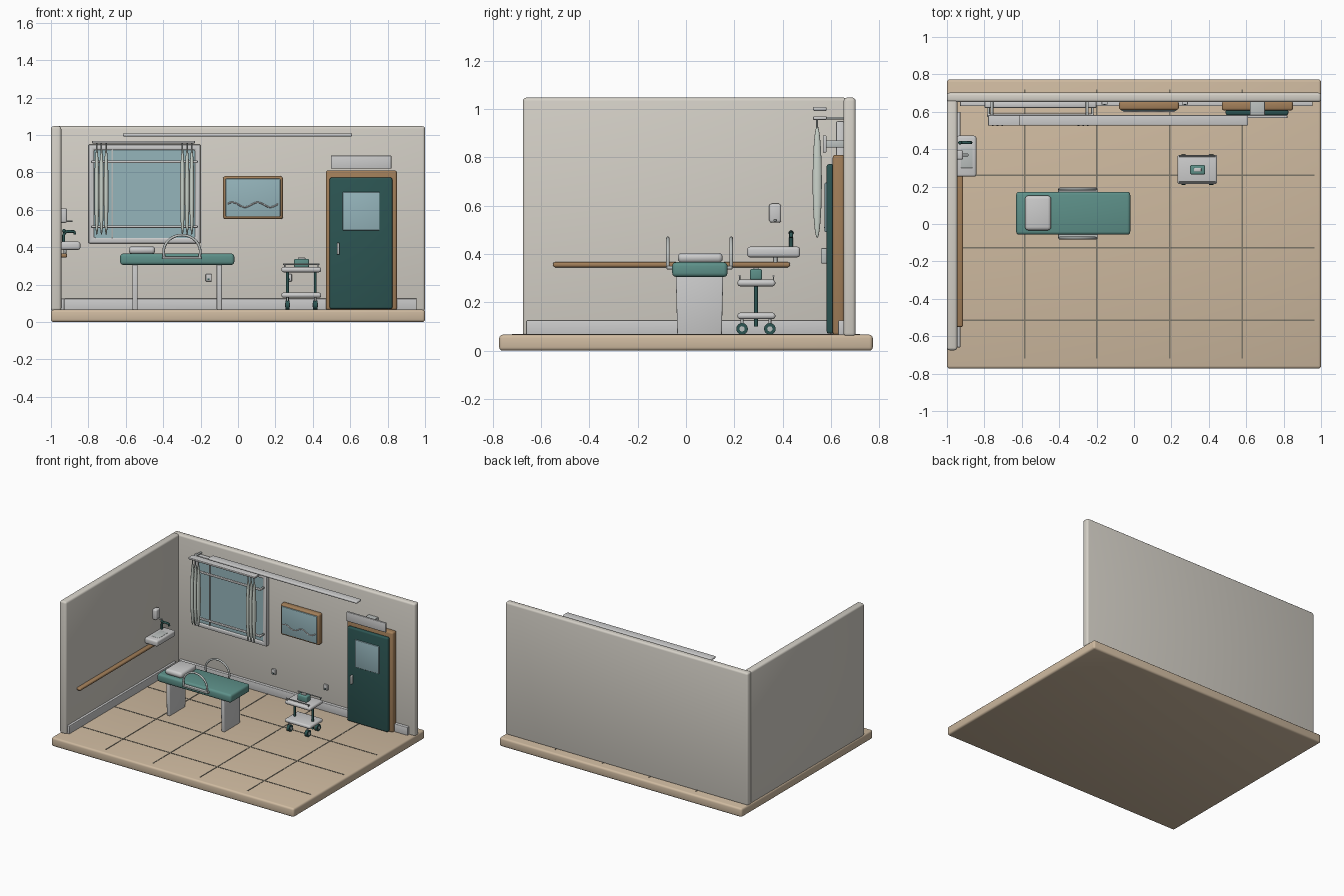
import bpy, bmesh, math
from mathutils import Vector

if "Cube" in bpy.data.objects:
    bpy.data.objects.remove(bpy.data.objects["Cube"])


def mat(name, r, g, b):
    m = bpy.data.materials.new(name)
    m.diffuse_color = (r, g, b, 1)
    m.use_nodes = True
    m.node_tree.nodes["Principled BSDF"].inputs["Base Color"].default_value = m.diffuse_color
    return m


TAN = mat("floor_tan", 0.62, 0.49, 0.35)
GROUT = mat("grout", 0.20, 0.18, 0.14)
WALL = mat("wall_paint", 0.66, 0.63, 0.57)
WHITE = mat("white", 0.72, 0.75, 0.72)
TEAL = mat("teal", 0.11, 0.28, 0.25)
DARK = mat("dark_green", 0.025, 0.09, 0.085)
WOOD = mat("wood", 0.36, 0.21, 0.10)
GLASS = mat("glass", 0.30, 0.46, 0.50)
METAL = mat("metal", 0.50, 0.53, 0.52)
CLOTH = mat("curtain_cloth", 0.60, 0.66, 0.60)


def finish(bm, name, m):
    bmesh.ops.recalc_face_normals(bm, faces=bm.faces)
    me = bpy.data.meshes.new(name)
    bm.to_mesh(me)
    bm.free()
    ob = bpy.data.objects.new(name, me)
    bpy.context.collection.objects.link(ob)
    me.materials.append(m)
    bpy.context.view_layer.objects.active = ob
    ob.select_set(True)
    bpy.ops.object.shade_smooth_by_angle(angle=math.radians(40))
    ob.select_set(False)
    return ob


def box(name, x, y, z, m, bevel=0.004):
    """Rounded box from (low, high) ranges."""
    bm = bmesh.new()
    bmesh.ops.create_cube(bm, size=1)
    for v in bm.verts:
        for i, (a, b) in enumerate((x, y, z)):
            v.co[i] = a if v.co[i] < 0 else b
    if bevel:
        bevel = min(bevel, 0.45 * min(b - a for a, b in (x, y, z)))
        bmesh.ops.bevel(bm, geom=bm.edges[:], offset=bevel, segments=3,
                        profile=0.5, affect='EDGES')
    return finish(bm, name, m)


def frame(name, x, z, y, w, m, bevel=0.005):
    """Rectangular border standing in the xz plane."""
    bm = bmesh.new()
    rings = []
    for d in (0, w):
        for yy in y:
            rings.append([bm.verts.new(c) for c in (
                (x[0] + d, yy, z[0] + d), (x[1] - d, yy, z[0] + d),
                (x[1] - d, yy, z[1] - d), (x[0] + d, yy, z[1] - d))])
    of, ob_, nf, nb = rings
    for i in range(4):
        j = (i + 1) % 4
        for a, b in ((of, ob_), (ob_, nb), (nb, nf), (nf, of)):
            bm.faces.new((a[i], a[j], b[j], b[i]))
    bmesh.ops.recalc_face_normals(bm, faces=bm.faces)
    sharp = [e for e in bm.edges if e.calc_face_angle(0) > 0.5]
    bmesh.ops.bevel(bm, geom=sharp, offset=bevel, segments=2, profile=0.5, affect='EDGES')
    return finish(bm, name, m)


def tube(name, pts, r, m, sides=14):
    """Round bar following a path."""
    pts = [Vector(p) for p in pts]
    bm = bmesh.new()
    rings, ref = [], None
    for i, p in enumerate(pts):
        t = (pts[min(i + 1, len(pts) - 1)] - pts[max(i - 1, 0)]).normalized()
        if ref is None:
            ref = t.orthogonal()
        u = (ref - t * ref.dot(t)).normalized()
        ref, w = u, t.cross(u)
        rings.append([bm.verts.new(p + r * (math.cos(a) * u + math.sin(a) * w))
                      for a in (2 * math.pi * k / sides for k in range(sides))])
    for a, b in zip(rings, rings[1:]):
        for k in range(sides):
            n = (k + 1) % sides
            bm.faces.new((a[k], a[n], b[n], b[k]))
    bm.faces.new(rings[0])
    bm.faces.new(rings[-1])
    return finish(bm, name, m)


def ellipsoid(name, c, s, m):
    bm = bmesh.new()
    bmesh.ops.create_uvsphere(bm, u_segments=20, v_segments=16, radius=1)
    for v in bm.verts:
        v.co = Vector(c) + Vector((v.co[i] * s[i] for i in range(3)))
    return finish(bm, name, m)


# Room shell
box("floor", (-1, 1), (-0.773, 0.773), (0, 0.066), TAN, 0.014)
box("back_wall", (-1, 1), (0.652, 0.702), (0.058, 1.047), WALL, 0.014)
box("left_wall", (-1, -0.945), (-0.675, 0.665), (0.06, 1.047), WALL, 0.014)
box("back_baseboard", (-0.93, 0.955), (0.63, 0.656), (0.064, 0.125), WHITE)
box("left_baseboard", (-0.95, -0.928), (-0.66, 0.60), (0.064, 0.125), WHITE)
for i, x in enumerate((-0.585, -0.198, 0.19, 0.578)):
    box(f"tile_joint_long_{i}", (x - .004, x + .004), (-0.72, 0.72), (0.06, 0.068), GROUT, 0)
for i, y in enumerate((0.26, -0.127, -0.515)):
    box(f"tile_joint_cross_{i}", (-0.945, 0.965), (y - .004, y + .004), (0.06, 0.068), GROUT, 0)

# Door
box("door_frame", (0.47, 0.85), (0.607, 0.656), (0.064, 0.81), WOOD, 0.012)
box("door_panel", (0.49, 0.825), (0.582, 0.612), (0.07, 0.772), DARK, 0.01)
box("door_window", (0.56, 0.757), (0.574, 0.59), (0.49, 0.695), GLASS)
box("door_handle", (0.528, 0.543), (0.558, 0.584), (0.36, 0.424), METAL, 0.006)
box("door_sign", (0.497, 0.82), (0.566, 0.582), (0.82, 0.89), WHITE)
box("door_sign_mount", (0.62, 0.70), (0.58, 0.656), (0.84, 0.87), METAL)

# Window with curtains
frame("window_frame", (-0.80, -0.20), (0.42, 0.95), (0.62, 0.656), 0.03, WHITE, 0.008)
box("window_glass", (-0.775, -0.225), (0.632, 0.654), (0.445, 0.925), GLASS, 0)
box("window_mullion", (-0.676, -0.668), (0.624, 0.64), (0.445, 0.925), METAL, 0.002)
for i, z in enumerate((0.51, 0.857)):
    box(f"window_bar_{i}", (-0.785, -0.215), (0.572, 0.59), (z - .007, z + .007), WHITE, 0.005)
    for x in (-0.78, -0.225):
        box("window_bar_bracket", (x - .004, x + .009), (0.58, 0.64), (z - .006, z + .006), METAL, 0.002)
for side, xs in (("left", (-0.755, -0.73, -0.705)), ("right", (-0.297, -0.272, -0.247))):
    for i, x in enumerate(xs):
        ellipsoid(f"{side}_curtain_fold_{i}", (x, 0.543, 0.698), (0.013, 0.019, 0.233), CLOTH)
        tube(f"{side}_curtain_ring_{i}", [(x, 0.543, 0.915), (x, 0.543, 0.957)], 0.004, METAL, 8)
box("curtain_rail", (-0.78, -0.23), (0.526, 0.582), (0.955, 0.969), WHITE)
for x in (-0.76, -0.25):
    box("curtain_rail_bracket", (x - .008, x + .008), (0.575, 0.656), (0.957, 0.967), METAL)
box("ceiling_lamp_strip", (-0.615, 0.61), (0.526, 0.582), (0.992, 1.009), WHITE, 0.006)

# Wall picture
box("picture_frame", (-0.08, 0.24), (0.61, 0.656), (0.55, 0.78), WOOD, 0.012)
box("picture_panel", (-0.066, 0.226), (0.603, 0.62), (0.564, 0.766), GLASS)
tube("picture_wave", [(-0.056 + 0.272 * t / 28, 0.602,
                       0.627 + 0.013 * math.sin(4 * math.pi * t / 28 + 0.4))
                      for t in range(29)], 0.004, WHITE, 8)

# Wall sockets
for i, (x, z) in enumerate(((-0.157, 0.237), (0.272, 0.237))):
    box(f"wall_socket_{i}", (x - .016, x + .016), (0.638, 0.656), (z - .02, z + .02), WHITE)
    box(f"wall_socket_slot_{i}", (x - .005, x + .005), (0.635, 0.64), (z - .012, z - .005), DARK, 0)

# Examination couch
box("couch_cushion", (-0.63, -0.02), (-0.057, 0.172), (0.305, 0.366), TEAL, 0.016)
box("couch_pillow", (-0.583, -0.443), (-0.034, 0.152), (0.363, 0.405), WHITE, 0.018)
for i, x in enumerate((-0.55, -0.10)):
    leg = box(f"couch_leg_{i}", (x - .014, x + .014), (-0.042, 0.154), (0.064, 0.31), WHITE, 0.006)
    for v in leg.data.vertices:
        if v.co.z < 0.1:
            v.co.y = 0.056 + (v.co.y - 0.056) * 0.94
for side, y in (("front", -0.075), ("rear", 0.187)):
    path = [(-0.395, y, 0.345)]
    path += [(-0.30 - 0.098 * math.cos(a), y, 0.375 + 0.09 * math.sin(a))
             for a in (math.pi * k / 20 for k in range(21))]
    path.append((-0.205, y, 0.345))
    tube(f"{side}_side_rail", path, 0.007, METAL)
    inner = -0.05 if side == "front" else 0.165
    box(f"{side}_rail_mount", (-0.405, -0.195), (min(y, inner) - .005, max(y, inner) + .005),
        (0.336, 0.35), METAL)

# Trolley
box("trolley_top_shelf", (0.232, 0.445), (0.213, 0.37), (0.266, 0.294), WHITE, 0.012)
box("trolley_lower_shelf", (0.232, 0.445), (0.213, 0.37), (0.13, 0.157), WHITE, 0.012)
for x in (0.264, 0.413):
    tube("trolley_post", [(x, 0.29, 0.10), (x, 0.29, 0.272)], 0.008, DARK)
    for y in (0.232, 0.347):
        tube("caster_stem", [(x, y, 0.095), (x, y, 0.135)], 0.006, METAL, 10)
        tube("caster_wheel", [(x - .011, y, 0.09), (x + .011, y, 0.09)], 0.024, DARK, 20)
        tube("caster_hub", [(x - .014, y, 0.09), (x + .014, y, 0.09)], 0.011, METAL, 14)
for y in (0.222, 0.362):
    tube("trolley_rail", [(0.24, y, 0.309), (0.437, y, 0.309)], 0.004, METAL, 10)
    for x in (0.25, 0.427):
        tube("trolley_rail_post", [(x, y, 0.285), (x, y, 0.309)], 0.003, METAL, 8)
box("tissue_box", (0.30, 0.38), (0.265, 0.315), (0.292, 0.338), TEAL, 0.008)
box("tissue", (0.32, 0.36), (0.28, 0.30), (0.33, 0.345), WHITE)

# Wash basin
box("basin", (-0.95, -0.843), (0.253, 0.472), (0.386, 0.43), WHITE, 0.012)
box("basin_bowl", (-0.925, -0.862), (0.30, 0.41), (0.424, 0.4315), METAL, 0.002)
tube("tap", [(-0.932, 0.435, 0.425), (-0.932, 0.435, 0.465), (-0.925, 0.435, 0.48),
             (-0.91, 0.435, 0.485), (-0.875, 0.435, 0.483), (-0.872, 0.435, 0.468)], 0.008, DARK)
ellipsoid("tap_knob", (-0.93, 0.435, 0.487), (0.01, 0.01, 0.01), DARK)
tube("basin_drain", [(-0.925, 0.37, 0.39), (-0.925, 0.37, 0.355), (-0.95, 0.37, 0.35)], 0.008, METAL)
box("soap_dispenser", (-0.95, -0.914), (0.344, 0.394), (0.53, 0.608), WHITE, 0.01)
box("soap_nozzle", (-0.918, -0.885), (0.362, 0.376), (0.535, 0.544), METAL, 0.003)

# Wall handrail
box("wall_handrail", (-0.948, -0.914), (-0.55, 0.43), (0.345, 0.366), WOOD, 0.008)
